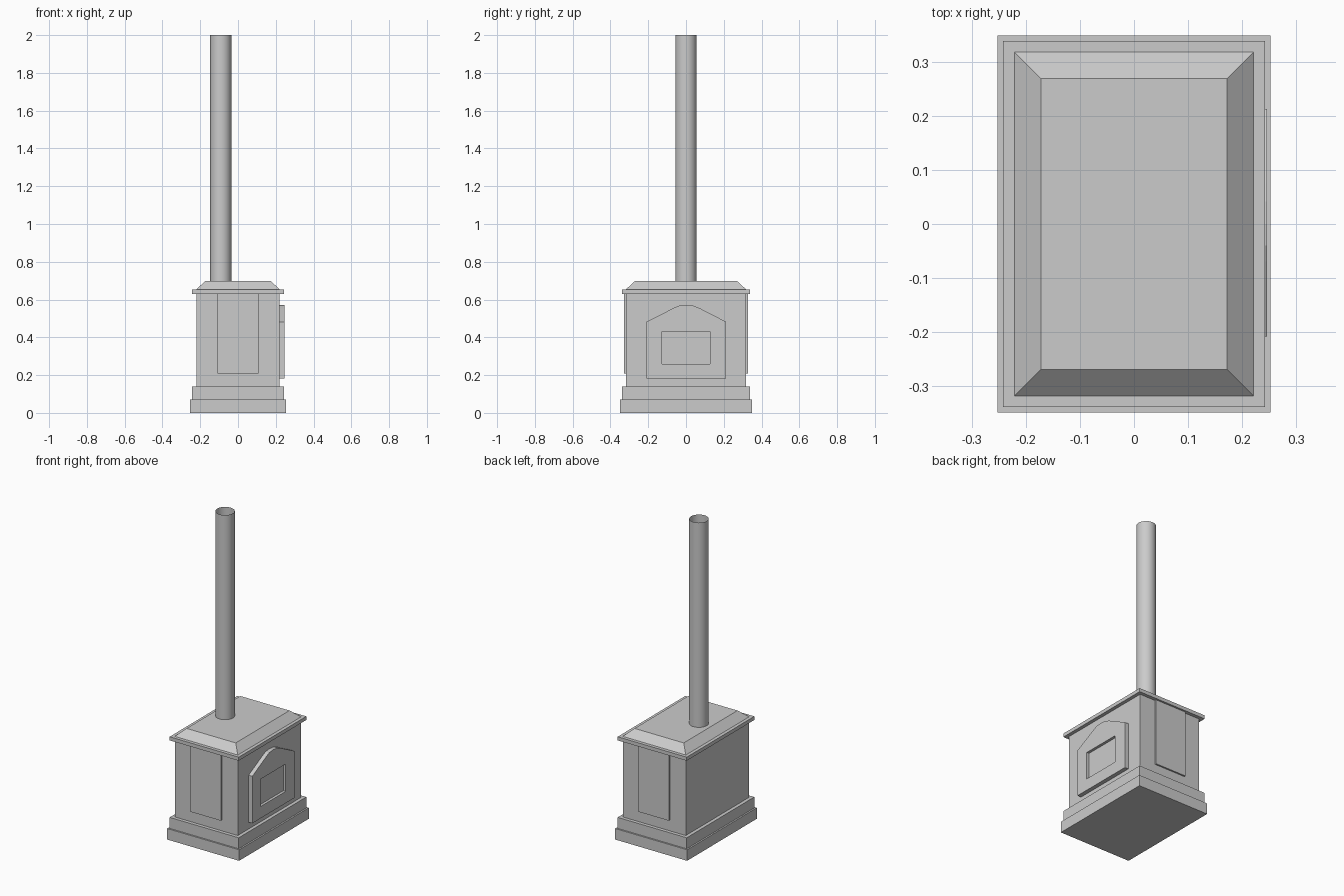
import bpy
import bmesh

cube = bpy.data.objects.get("Cube")
if cube:
    bpy.data.objects.remove(cube, do_unlink=True)

# One cast iron grey for the whole stove
iron = bpy.data.materials.new("cast_iron_grey")
iron.use_nodes = True
GREY = (0.6, 0.6, 0.6, 1.0)
iron.diffuse_color = GREY
iron.node_tree.nodes["Principled BSDF"].inputs["Base Color"].default_value = GREY


def finish(name, bm, recalc=True):
    if recalc:
        bmesh.ops.recalc_face_normals(bm, faces=bm.faces)
    mesh = bpy.data.meshes.new(name)
    bm.to_mesh(mesh)
    bm.free()
    mesh.materials.append(iron)
    obj = bpy.data.objects.new(name, mesh)
    bpy.context.collection.objects.link(obj)
    return obj


def box(name, low, high, taper=0.0):
    """Box between two corners; taper pulls the top edges inwards."""
    bm = bmesh.new()
    bmesh.ops.create_cube(bm, size=1)
    for v in bm.verts:
        top = v.co.z > 0
        for i in range(3):
            sign = 1 if v.co[i] > 0 else -1
            v.co[i] = high[i] if sign > 0 else low[i]
            if top and i < 2:
                v.co[i] -= sign * taper
    return finish(name, bm)


def tier(name, half_x, half_y, z0, z1, taper=0.0):
    return box(name, (-half_x, -half_y, z0), (half_x, half_y, z1), taper)


# Plinth, firebox and lid
tier("plinth_lower", 0.253, 0.35, 0, 0.07)
tier("plinth_upper", 0.243, 0.34, 0.07, 0.14)
tier("firebox", 0.221, 0.318, 0.14, 0.63)
tier("lid_plate", 0.243, 0.34, 0.63, 0.653)
tier("lid_slope", 0.222, 0.319, 0.653, 0.698, taper=0.049)

# Raised panels on the two short sides
for name, y0, y1 in (("front_panel", -0.328, -0.318), ("back_panel", 0.318, 0.328)):
    box(name, (-0.109, y0, 0.208), (0.109, y1, 0.63))

# Arched door with a window opening, on the long left side
arch = [(-0.209, 0.183), (0.213, 0.183), (0.213, 0.482), (0.075, 0.553),
        (0.042, 0.567), (0.0, 0.571), (-0.04, 0.567), (-0.07, 0.553), (-0.209, 0.482)]
opening = [(-0.127, 0.258), (0.127, 0.258), (0.127, 0.432), (-0.127, 0.432)]
bm = bmesh.new()
for loop in (arch, opening):
    verts = [bm.verts.new((0.221, y, z)) for y, z in loop]
    for a, b in zip(verts, verts[1:] + verts[:1]):
        bm.edges.new((a, b))
bmesh.ops.triangle_fill(bm, edges=bm.edges[:], use_beauty=True, use_dissolve=False)
front = bmesh.ops.extrude_face_region(bm, geom=bm.faces[:])["geom"]
bmesh.ops.translate(bm, vec=(0.026, 0, 0),
                    verts=[g for g in front if isinstance(g, bmesh.types.BMVert)])
finish("door", bm)
box("door_window", (0.221, -0.127, 0.258), (0.23, 0.127, 0.432))

# Open, thin-walled flue pipe
bm = bmesh.new()
bmesh.ops.create_cone(bm, cap_ends=False, segments=32,
                      radius1=0.056, radius2=0.056, depth=1.302)
bmesh.ops.translate(bm, verts=bm.verts, vec=(-0.091, 0, 1.349))
pipe = finish("flue_pipe", bm)
pipe.select_set(True)
bpy.context.view_layer.objects.active = pipe
bpy.ops.object.shade_smooth_by_angle()
